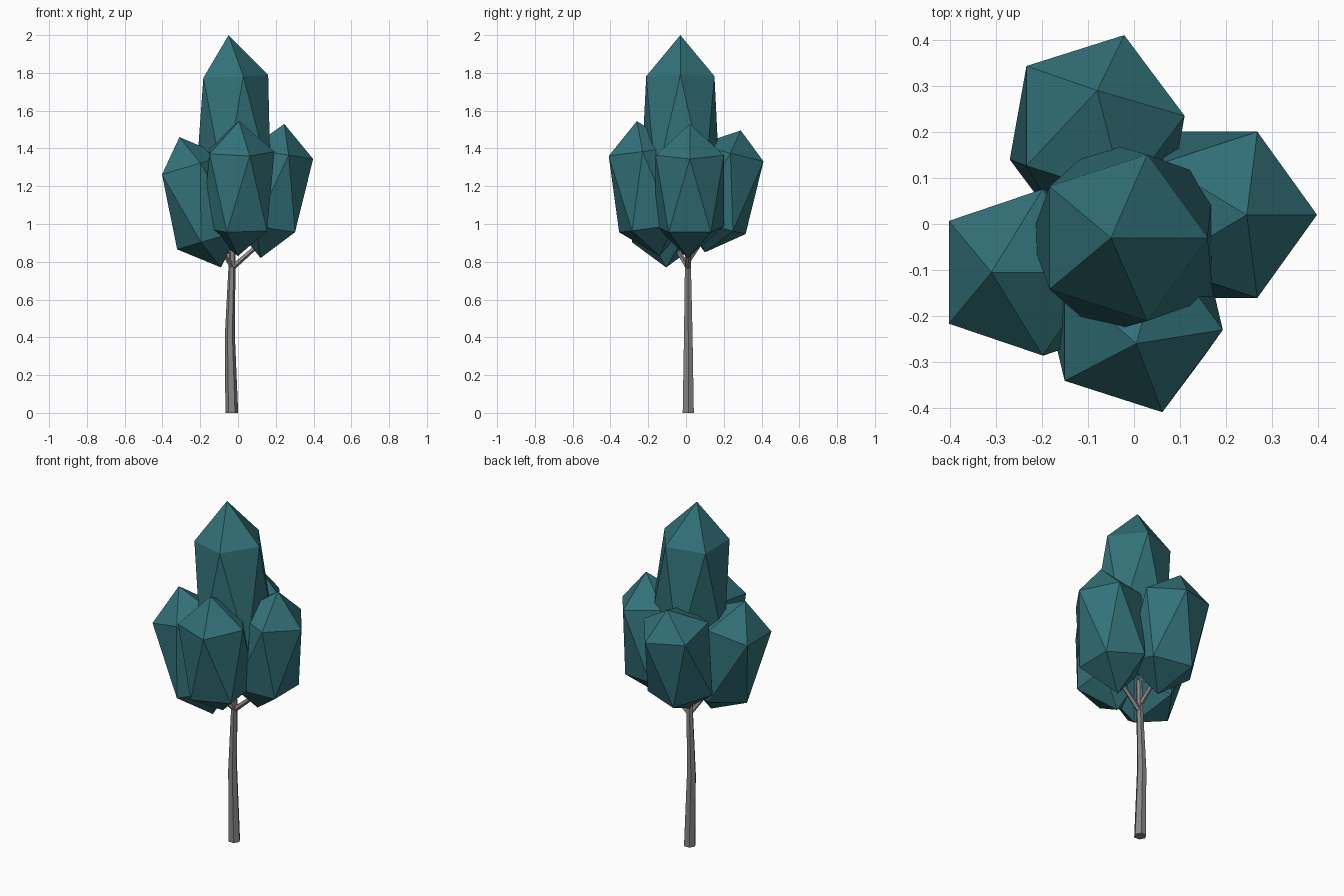
import bpy, bmesh, math
from mathutils import Vector

if "Cube" in bpy.data.objects:
    bpy.data.objects.remove(bpy.data.objects["Cube"])


def material(name, rgb):
    m = bpy.data.materials.new(name)
    m.diffuse_color = (*rgb, 1)
    m.use_nodes = True
    m.node_tree.nodes["Principled BSDF"].inputs["Base Color"].default_value = m.diffuse_color
    return m


TEAL = material("teal leaves", (0.032, 0.165, 0.19))
GREY = material("grey bark", (0.25, 0.243, 0.235))


def finish(bm, name, mat):
    bmesh.ops.recalc_face_normals(bm, faces=bm.faces)
    me = bpy.data.meshes.new(name)
    bm.to_mesh(me)
    bm.free()
    me.materials.append(mat)
    ob = bpy.data.objects.new(name, me)
    bpy.context.collection.objects.link(ob)


def ring(bm, centre, axis, r, n, start=0.0):
    """Regular n-gon of verts, square to the axis."""
    q = Vector((0, 0, 1)).rotation_difference(axis)
    return [bm.verts.new(Vector(centre) + q @ Vector((r * math.cos(a), r * math.sin(a), 0)))
            for a in (start + math.tau * i / n for i in range(n))]


def leaf_clump(name, apex, upper, lower, bottom, r_up=0.19, r_low=0.19):
    """Stretched icosahedron leaning along its axis."""
    bm = bmesh.new()
    axis = Vector(upper) - Vector(lower)
    up = ring(bm, upper, axis, r_up, 5)
    low = ring(bm, lower, axis, r_low, 5, math.pi / 5)
    top, base = bm.verts.new(apex), bm.verts.new(bottom)
    for i in range(5):
        j = (i + 1) % 5
        for f in ((top, up[i], up[j]), (up[i], low[i], up[j]),
                  (up[j], low[i], low[j]), (base, low[j], low[i])):
            bm.faces.new(f)
    finish(bm, name, TEAL)


def limb(name, path, n):
    """Tapered tube through (x, y, z, radius) stations."""
    bm = bmesh.new()
    pts = [Vector(p[:3]) for p in path]
    flat = abs(pts[0].z) < 1e-6
    rings = []
    for i, p in enumerate(path):
        axis = pts[min(i + 1, len(pts) - 1)] - pts[max(i - 1, 0)]
        if flat and i == 0:
            axis = Vector((0, 0, 1))
        rings.append(ring(bm, pts[i], axis, p[3], n))
    for a, b in zip(rings, rings[1:]):
        for i in range(n):
            j = (i + 1) % n
            bm.faces.new((a[i], a[j], b[j], b[i]))
    bm.faces.new(rings[0])
    bm.faces.new(rings[-1])
    finish(bm, name, GREY)


# Crown: one tall clump and four around it
leaf_clump("top_leaves", (-0.05, -0.03, 2.0), (-0.03, -0.03, 1.78),
           (-0.005, -0.03, 1.21), (0.0, -0.03, 1.02), 0.19, 0.22)
leaf_clump("right_leaves", (0.245, 0.02, 1.53), (0.21, 0.02, 1.373),
           (0.15, 0.02, 0.98), (0.12, 0.01, 0.82))
leaf_clump("left_leaves", (-0.31, -0.105, 1.46), (-0.255, -0.105, 1.306),
           (-0.14, -0.105, 0.92), (-0.09, -0.105, 0.77))
leaf_clump("front_leaves", (0.005, -0.26, 1.545), (0.003, -0.23, 1.385),
           (0.0, -0.175, 0.98), (0.0, -0.14, 0.83))
leaf_clump("back_leaves", (-0.08, 0.29, 1.495), (-0.08, 0.235, 1.375),
           (-0.08, 0.14, 0.99), (-0.08, 0.10, 0.85))

# Trunk and branches
limb("trunk", [(-0.033, 0.012, 0, 0.034), (-0.043, 0.012, 0.42, 0.026),
               (-0.031, 0.01, 0.8, 0.018), (-0.03, 0.0, 1.2, 0.012)], 6)
limb("right_branch", [(-0.03, 0.01, 0.77, 0.016), (0.13, 0.02, 0.91, 0.011)], 5)
limb("left_branch", [(-0.03, 0.01, 0.77, 0.014), (-0.12, -0.08, 0.92, 0.010)], 5)
limb("back_branch", [(-0.03, 0.01, 0.8, 0.013), (-0.07, 0.11, 0.95, 0.010)], 5)
